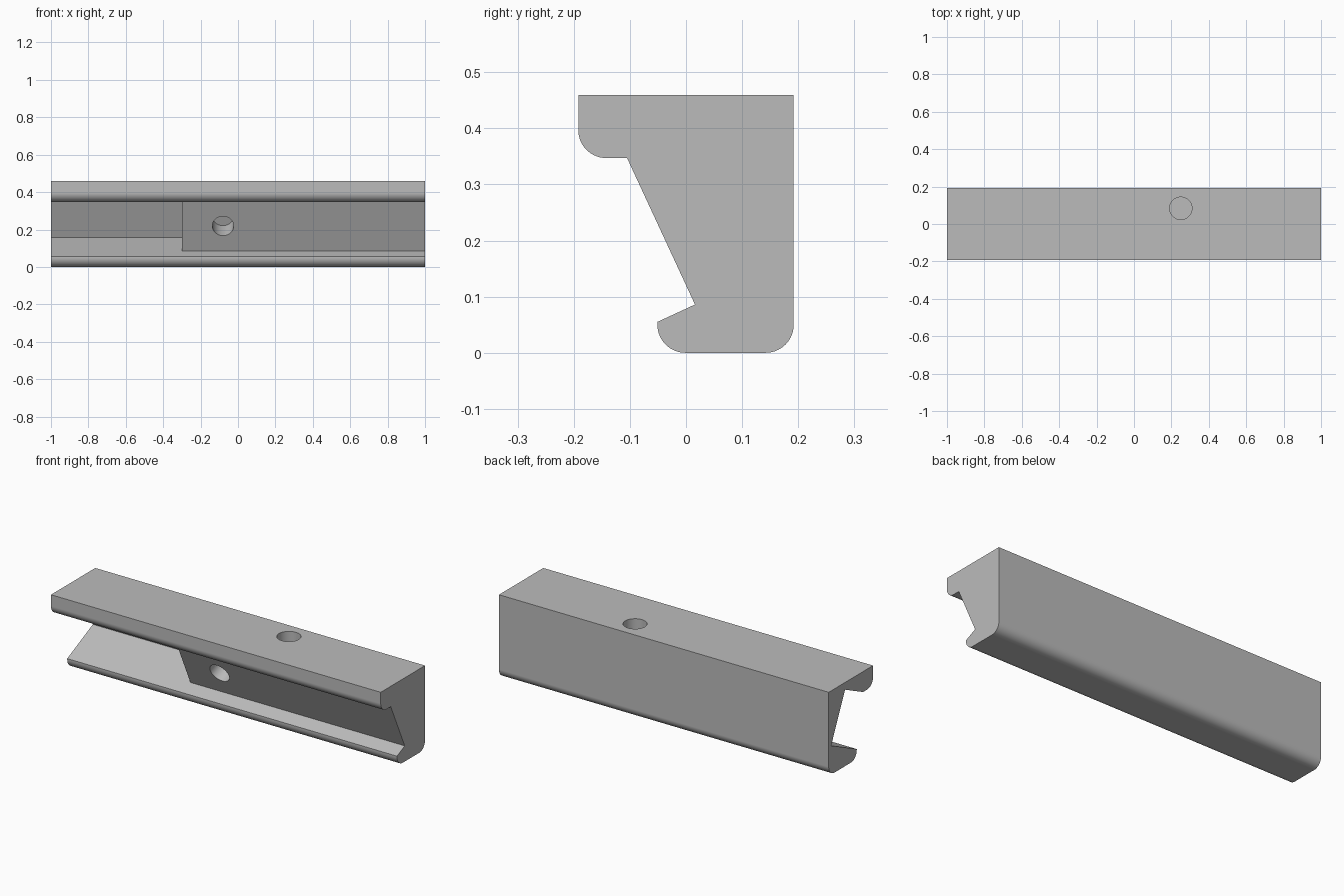
import bpy, bmesh
from math import radians, sin, cos, pi, atan2
from mathutils import Vector, Matrix

if "Cube" in bpy.data.objects:
    bpy.data.objects.remove(bpy.data.objects["Cube"], do_unlink=True)

grey = bpy.data.materials.new("plain grey")
grey.use_nodes = True
colour = (0.5, 0.5, 0.5, 1)
grey.diffuse_color = colour
grey.node_tree.nodes["Principled BSDF"].inputs["Base Color"].default_value = colour


def finish(name, bm):
    bmesh.ops.recalc_face_normals(bm, faces=bm.faces)
    mesh = bpy.data.meshes.new(name)
    bm.to_mesh(mesh)
    bm.free()
    mesh.materials.append(grey)
    obj = bpy.data.objects.new(name, mesh)
    bpy.context.collection.objects.link(obj)
    return obj


def extrude_profile(name, points, x0, x1):
    """Sweep a (y, z) outline along x."""
    bm = bmesh.new()
    face = bm.faces.new([bm.verts.new((x0, y, z)) for y, z in points])
    new = bmesh.ops.extrude_face_region(bm, geom=[face])["geom"]
    moved = [v for v in new if isinstance(v, bmesh.types.BMVert)]
    bmesh.ops.translate(bm, verts=moved, vec=(x1 - x0, 0, 0))
    return finish(name, bm)


def arc(cy, cz, r, start, end, steps=14):
    angles = [radians(start + (end - start) * i / steps) for i in range(steps + 1)]
    return [(cy + r * cos(a), cz + r * sin(a)) for a in angles]


def hole_cutter(name, mouth, inward, radius, depth, over=0.03):
    """Cylinder that starts just outside the mouth and ends at the given depth."""
    inward = Vector(inward).normalized()
    centre = Vector(mouth) + inward * (depth - over) / 2
    turn = inward.to_track_quat("Z", "Y").to_matrix().to_4x4()
    bm = bmesh.new()
    bmesh.ops.create_cone(bm, cap_ends=True, segments=48, radius1=radius, radius2=radius,
                          depth=depth + over, matrix=Matrix.Translation(centre) @ turn)
    return finish(name, bm)


# Rail body: overhanging top, slanted groove wall, rounded lower lip
back, front, height = 0.192, -0.192, 0.459
groove_top, groove_bottom = (-0.105, 0.347), (0.016, 0.086)
outline = [(back, height), (front, height)]
outline += arc(front + 0.05, 0.397, 0.05, 180, 270)
outline += [groove_top, groove_bottom, (-0.051, 0.055)]
outline += arc(-0.001, 0.05, 0.05, 180, 270)
outline += arc(back - 0.05, 0.05, 0.05, 270, 360)
rail = extrude_profile("rail_body", outline, -1, 1)

# Deeper pocket along one end of the groove
shift = (0.155, 0.072)
deep = [(p[0] + shift[0], p[1] + shift[1]) for p in (groove_bottom, groove_top)]
pocket = extrude_profile("pocket_cutter",
                         [groove_bottom, deep[0], deep[1], groove_top, (-0.08, 0.2)], -1.1, -0.3)

# Blind holes: one square to the slanted wall, one down from the top
wall_hole = hole_cutter("wall_hole_cutter", (-0.08, -0.046, 0.219), (0, *shift), 0.057, 0.127)
top_hole = hole_cutter("top_hole_cutter", (0.25, 0.084, height), (0, 0, -1), 0.06, 0.13)

bpy.context.view_layer.objects.active = rail
rail.select_set(True)
for cutter in (pocket, wall_hole, top_hole):
    cutter.hide_render = True
    cut = rail.modifiers.new("cut", "BOOLEAN")
    cut.operation = "DIFFERENCE"
    cut.solver = "EXACT"
    cut.object = cutter
    bpy.ops.object.modifier_apply(modifier=cut.name)
    bpy.data.objects.remove(cutter, do_unlink=True)

# Smooth fillets and bores, with crisp edges and flat large faces
bpy.ops.object.shade_smooth_by_angle(angle=radians(20))
weighted = rail.modifiers.new("even shading", "WEIGHTED_NORMAL")
weighted.keep_sharp = True
